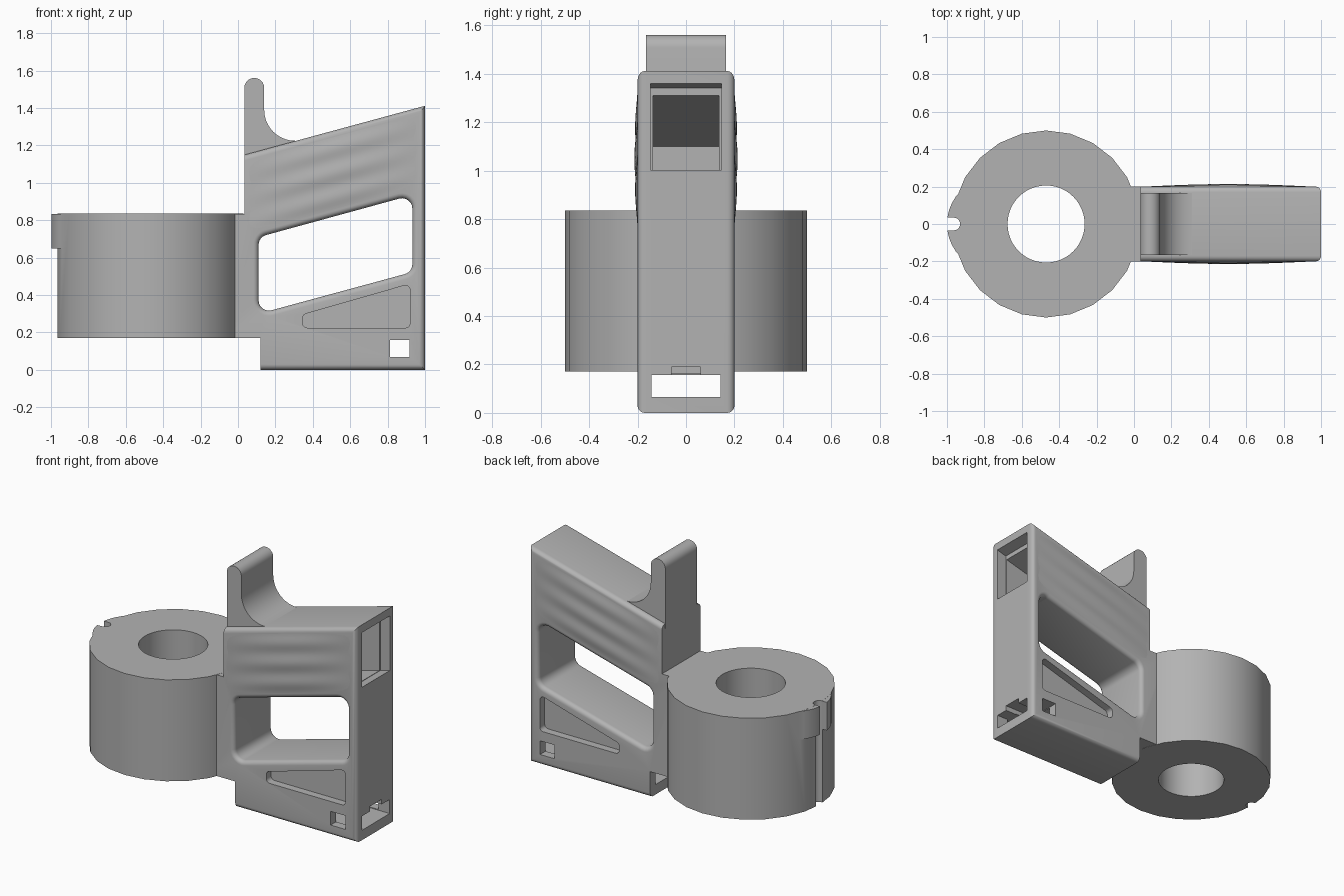
import bpy, bmesh
from math import sin, cos, pi, atan2, tan, acos
from mathutils import Vector

cube = bpy.data.objects.get("Cube")
if cube:
    bpy.data.objects.remove(cube, do_unlink=True)

GREY = (0.45, 0.45, 0.45, 1)
mat = bpy.data.materials.new("plain grey")
mat.use_nodes = True
mat.diffuse_color = GREY
mat.node_tree.nodes["Principled BSDF"].inputs["Base Color"].default_value = GREY
HALF = 0.2        # half thickness of the frame
SLOPE = 0.271     # rise of the slanted top


def finish(name, bm):
    bmesh.ops.recalc_face_normals(bm, faces=bm.faces)
    me = bpy.data.meshes.new(name)
    bm.to_mesh(me)
    bm.free()
    me.materials.append(mat)
    ob = bpy.data.objects.new(name, me)
    bpy.context.collection.objects.link(ob)
    return ob


def loft(rings):
    """Closed solid through rings of 3D points."""
    bm = bmesh.new()
    loops = [[bm.verts.new(p) for p in ring] for ring in rings]
    for a, b in zip(loops, loops[1:]):
        for i in range(len(a)):
            j = (i + 1) % len(a)
            bm.faces.new((a[i], a[j], b[j], b[i]))
    bm.faces.new(loops[0])
    bm.faces.new(loops[-1])
    return bm


def side_prism(points, y0, y1):
    return loft([[(x, y, z) for x, z in points] for y in (y0, y1)])


def disc_prism(cx, r, sides, z0, z1):
    return loft([[(cx + r * cos(2 * pi * i / sides), r * sin(2 * pi * i / sides), z)
                  for i in range(sides)] for z in (z0, z1)])


def box(x0, x1, y0, y1, z0, z1):
    return side_prism([(x0, z0), (x1, z0), (x1, z1), (x0, z1)], y0, y1)


def rounded(corners, r, grow=0, steps=6):
    """Counter-clockwise polygon with round corners, optionally grown outward."""
    out, n = [], len(corners)
    for i in range(n):
        p = Vector(corners[i])
        a = (Vector(corners[i - 1]) - p).normalized()
        b = (Vector(corners[(i + 1) % n]) - p).normalized()
        half = acos(a.dot(b)) / 2
        c = p + (a + b).normalized() * (r / sin(half))
        start = atan2(-a.x, a.y)
        start = atan2((p + a * r / tan(half) - c).y, (p + a * r / tan(half) - c).x)
        for k in range(steps + 1):
            t = start + (pi - 2 * half) * k / steps
            out.append((c.x + (r + grow) * cos(t), c.y + (r + grow) * sin(t)))
    return out


def boolean(ob, bm, op="DIFFERENCE"):
    tool = finish("cutter", bm)
    tool.hide_render = True
    mod = ob.modifiers.new("cut", "BOOLEAN")
    mod.operation, mod.solver, mod.object = op, "EXACT", tool
    bpy.context.view_layer.objects.active = ob
    bpy.ops.object.modifier_apply(modifier=mod.name)
    bpy.data.objects.remove(tool, do_unlink=True)


# Frame: side outline, with rounded edges along top, end and bottom
outline = [(-0.1, 0.171), (0.12, 0.171), (0.12, 0), (1, 0), (1, 1.412),
           (0.035, 1.15), (0.035, 0.834), (-0.1, 0.834)]
bm = side_prism(outline, -HALF, HALF)
soft = []
for e in bm.edges:
    a, b = (v.co for v in e.verts)
    m = (a + b) / 2
    if abs(a.y - b.y) < 1e-4 and (m.z < 0.01 or m.x > 0.99 or (m.z > 1.2 and m.x > 0.3)):
        soft.append(e)
bmesh.ops.bevel(bm, geom=soft, offset=0.03, segments=5, profile=0.5, affect="EDGES")
frame = finish("frame", bm)

# Finger opening with filleted rims
opening = [(0.11, 0.3), (0.932, 0.523), (0.932, 0.935), (0.11, 0.71)]
R = 0.028
rim = [(HALF - R + R * sin(t), R - R * cos(t)) for t in (i * pi / 10 for i in range(6))]
rim.append((HALF + 0.05, R))
levels = [(-y, d) for y, d in reversed(rim)] + rim
boolean(frame, loft([[(x, y, z) for x, z in rounded(opening, 0.055, d)] for y, d in levels]))

# Shallow wedge pockets on both sides
wedge = rounded([(0.345, 0.225), (0.92, 0.225), (0.92, 0.46), (0.345, 0.295)], 0.025)
for s in (-1, 1):
    boolean(frame, side_prism(wedge, s * 0.15, s * 0.25))

# Lower slot, its notch and the small cross window
boolean(frame, box(0.05, 1.1, -0.143, 0.143, 0.065, 0.157))
boolean(frame, box(0.85, 1.1, -0.06, 0.06, 0.1, 0.19))
boolean(frame, box(0.812, 0.918, -0.3, 0.3, 0.07, 0.16))


# Slanted channel inside the upper bar, with a wider mouth
def slanted(x0, x1, low, high):
    return [(x0, low + SLOPE * (x0 - 1)), (x1, low + SLOPE * (x1 - 1)),
            (x1, high + SLOPE * (x1 - 1)), (x0, high + SLOPE * (x0 - 1))]


boolean(frame, side_prism(slanted(0.15, 1.1, 1.005, 1.33), -0.137, 0.137))
boolean(frame, side_prism(slanted(0.93, 1.1, 1.002, 1.36), -0.146, 0.146))

# Thumb rest: rounded tip and a concave sweep into the slanted top
tip = [(0.087 + 0.053 * cos(t), 1.508 + 0.053 * sin(t))
       for t in (pi - i * pi / 12 for i in range(13))]
sweep = [(0.305 - 0.165 * cos(t), 1.39 - 0.165 * sin(t))
         for t in (i * pi / 20 for i in range(11))]
thumb = [(0.034, 1.12)] + tip + sweep + [(0.33, 1.225), (0.33, 1.2)]
thumb_rest = finish("thumb_rest", side_prism(thumb, -0.165, 0.165))

# Wavy grip swellings on both sides of the upper bar
parts = [frame, thumb_rest]
NX, NZ = 24, 30
for s, name in ((-1, "front_grip"), (1, "back_grip")):
    bm = bmesh.new()
    grid = []
    for i in range(NX + 1):
        u = i / NX
        x = 0.045 + 0.92 * u
        low, high = 0.742 + 0.275 * (x - 0.11), 1.12 + SLOPE * (x - 0.035)
        col = []
        for j in range(NZ + 1):
            v = j / NZ
            wave = 0.5 * (1 - cos(6 * pi * v)) / 2 + 0.5 * sin(pi * v)
            y = HALF - 0.0005 + 0.014 * sin(pi * u) * wave
            col.append(bm.verts.new((x, s * y, low + (high - low) * v)))
        grid.append(col)
    for a, b in zip(grid, grid[1:]):
        for j in range(NZ):
            f = (a[j], b[j], b[j + 1], a[j + 1])
            bm.faces.new(f if s < 0 else f[::-1])
    me = bpy.data.meshes.new(name)
    bm.to_mesh(me)
    bm.free()
    me.materials.append(mat)
    grip = bpy.data.objects.new(name, me)
    bpy.context.collection.objects.link(grip)
    parts.append(grip)

# Round drum with a raised tab, a bore and a key slot
CX = -0.47
drum = finish("drum", disc_prism(CX, 0.5, 24, 0.17, 0.835))
boolean(drum, disc_prism(-0.75, 0.25, 40, 0.65, 0.8345), "UNION")
boolean(drum, disc_prism(CX, 0.206, 48, 0, 1))
key = rounded([(-1.2, -0.034), (-0.93, -0.034), (-0.93, 0.034), (-1.2, 0.034)], 0.0335)
boolean(drum, loft([[(x, y, z) for x, y in key] for z in (0, 1)]))
parts.append(drum)

# Smooth shading with sharp edges kept
bpy.ops.object.select_all(action="DESELECT")
for ob in parts:
    ob.select_set(True)
bpy.context.view_layer.objects.active = frame
bpy.ops.object.shade_smooth_by_angle(angle=pi / 6)
